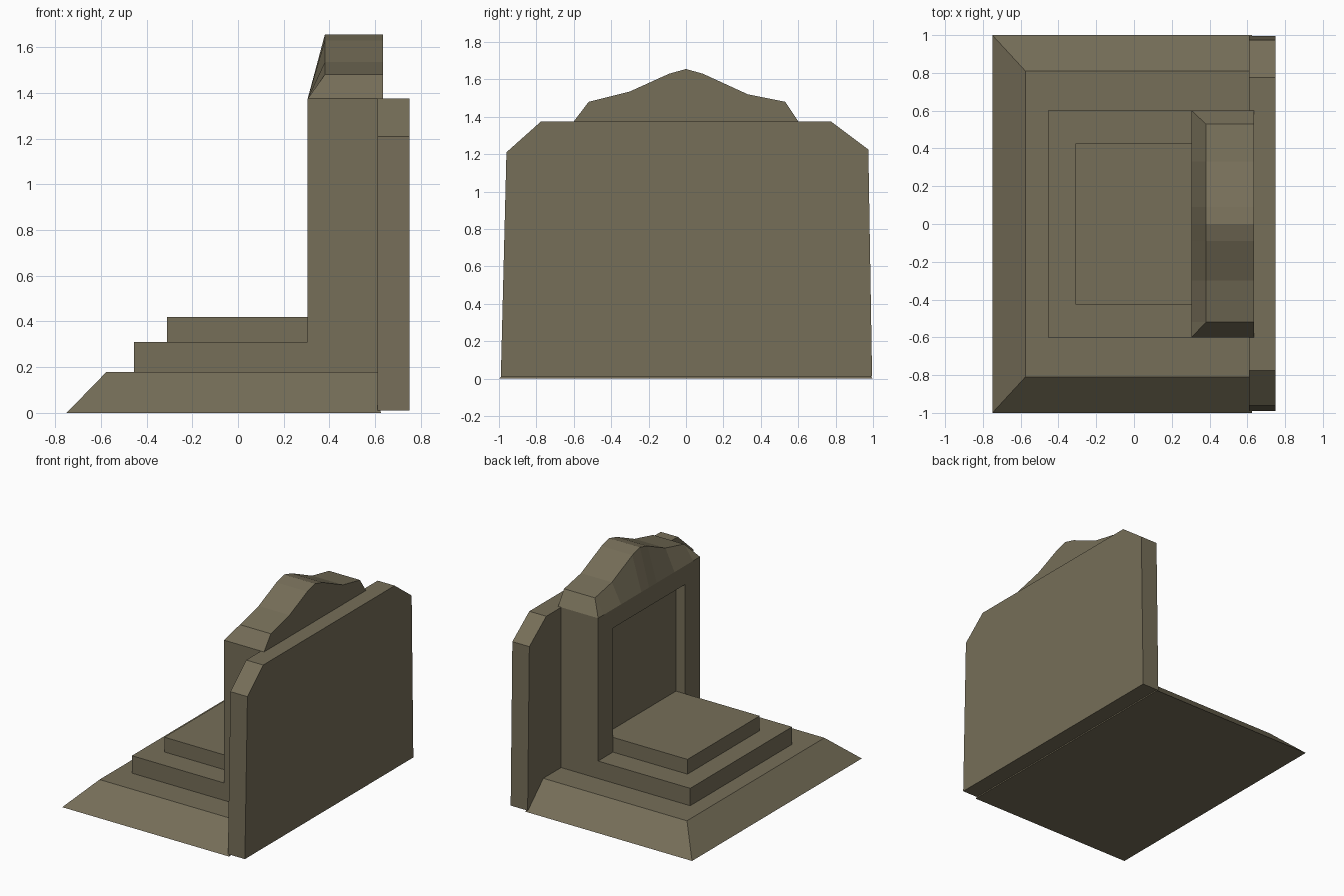
import bpy

if "Cube" in bpy.data.objects:
    bpy.data.objects.remove(bpy.data.objects["Cube"])

stone = bpy.data.materials.new("grey_brown_stone")
stone.diffuse_color = (0.18, 0.156, 0.098, 1)
stone.use_nodes = True
stone.node_tree.nodes["Principled BSDF"].inputs["Base Color"].default_value = stone.diffuse_color


def add(name, verts, faces):
    """Flat-shaded mesh object in the stone colour."""
    mesh = bpy.data.meshes.new(name)
    mesh.from_pydata(verts, [], faces)
    mesh.materials.append(stone)
    mesh.validate()
    obj = bpy.data.objects.new(name, mesh)
    bpy.context.collection.objects.link(obj)
    # consistent outward normals
    import bmesh
    bm = bmesh.new()
    bm.from_mesh(mesh)
    bmesh.ops.recalc_face_normals(bm, faces=bm.faces)
    bm.to_mesh(mesh)
    bm.free()
    return obj


def frustum(name, bottom, top, z0, z1):
    """bottom/top are (x0, x1, half width in y)."""
    verts = []
    for (x0, x1, h), z in ((bottom, z0), (top, z1)):
        verts += [(x0, -h, z), (x1, -h, z), (x1, h, z), (x0, h, z)]
    sides = [(i, (i + 1) % 4, (i + 1) % 4 + 4, i + 4) for i in range(4)]
    return add(name, verts, [(3, 2, 1, 0), (4, 5, 6, 7)] + sides)


def box(name, x0, x1, half, z0, z1):
    return frustum(name, (x0, x1, half), (x0, x1, half), z0, z1)


def prism(name, profile, x0, x1):
    """Extrude a y-z profile along x."""
    n = len(profile)
    verts = [(x, y, z) for x in (x0, x1) for y, z in profile]
    sides = [(i, (i + 1) % n, (i + 1) % n + n, i + n) for i in range(n)]
    return add(name, verts, [tuple(range(n))[::-1], tuple(range(n, 2 * n))] + sides)


# Sloped plinth and the two steps
frustum("plinth", (-0.75, 0.625, 1.0), (-0.575, 0.61, 0.81), 0, 0.18)
box("lower_step", -0.455, 0.305, 0.6, 0.18, 0.31)
box("upper_step", -0.31, 0.38, 0.425, 0.31, 0.42)

# Wide slab behind, with clipped upper corners
prism("back_slab", [(-0.99, 0.01), (-0.96, 1.21), (-0.775, 1.375),
                    (0.775, 1.375), (0.975, 1.225), (0.995, 0.01)], 0.61, 0.75)

# Upright block with a shallow niche framed at the front
box("upright_block", 0.38, 0.61, 0.6, 0.18, 1.375)
prism("niche_frame", [(-0.6, 0.18), (-0.6, 1.375), (0.6, 1.375), (0.6, 0.18),
                      (0.425, 0.18), (0.425, 1.235), (-0.425, 1.235),
                      (-0.425, 0.18)], 0.305, 0.38)

# Curved crown whose front slopes back from the block's edge
crest = [(-0.6, 1.375), (-0.52, 1.48), (-0.3, 1.535), (-0.09, 1.63), (0, 1.655),
         (0.09, 1.63), (0.33, 1.52), (0.53, 1.48), (0.6, 1.375)]
n = len(crest)
verts = [(0.305, y, 1.375) for y, z in crest]                       # front foot
verts += [(0.305 if i in (0, n - 1) else 0.38, y, z) for i, (y, z) in enumerate(crest)]
verts += [(0.635, y, z) for y, z in crest]                          # back
faces = [tuple(range(2 * n, 3 * n))]
for i in range(n - 1):
    faces.append((n + i, n + i + 1, 2 * n + i + 1, 2 * n + i))      # top
    if i == 0:
        faces.append((n, 1, n + 1))
    elif i == n - 2:
        faces.append((i, 2 * n - 1, n + i))
    else:
        faces.append((i, i + 1, n + i + 1, n + i))
faces.append((n,) + tuple(range(1, n - 1)) + (2 * n - 1, 3 * n - 1, 2 * n))
# the end foot points coincide with the crest ends, so drop the spare copies
keep = [v for v in range(3 * n) if v not in (0, n - 1)]
remap = {v: k for k, v in enumerate(keep)}
add("crown", [verts[v] for v in keep], [tuple(remap[v] for v in f) for f in faces])
